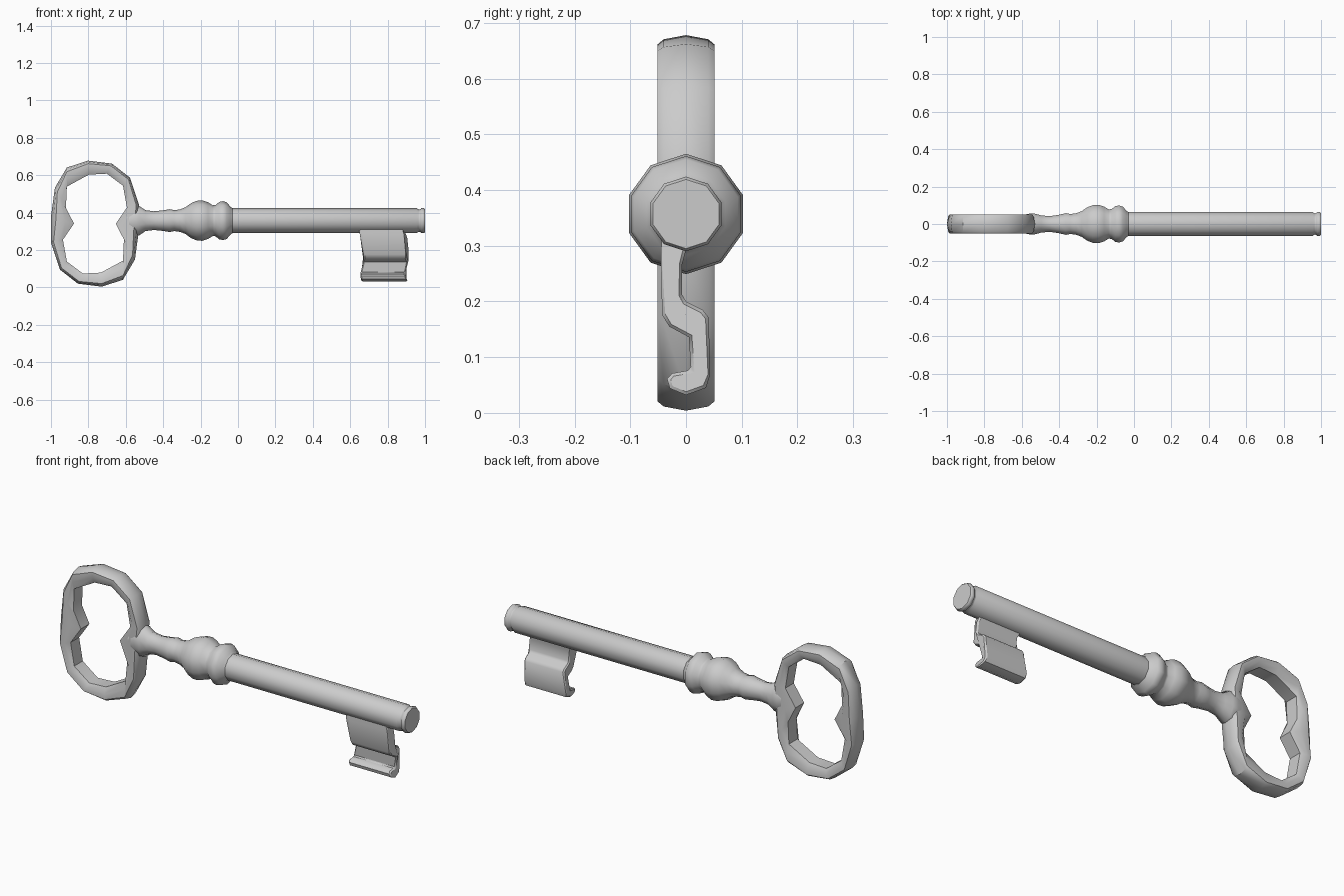
import bpy, bmesh, math

if "Cube" in bpy.data.objects:
    bpy.data.objects.remove(bpy.data.objects["Cube"])

AXIS_Z = 0.357
SIDES = 10


def finish(name, bm, angle):
    bmesh.ops.recalc_face_normals(bm, faces=bm.faces)
    mesh = bpy.data.meshes.new(name)
    bm.to_mesh(mesh)
    bm.free()
    ob = bpy.data.objects.new(name, mesh)
    bpy.context.collection.objects.link(ob)
    bpy.ops.object.select_all(action='DESELECT')
    ob.select_set(True)
    bpy.context.view_layer.objects.active = ob
    bpy.ops.object.shade_smooth_by_angle(angle=math.radians(angle))
    return ob


def loft(bm, rings, closed=False):
    """Bridge rings of points; cap the ends unless the loop is closed."""
    rows = [[bm.verts.new(p) for p in ring] for ring in rings]
    n = len(rows[0])
    pairs = list(zip(rows, rows[1:])) + ([(rows[-1], rows[0])] if closed else [])
    for a, b in pairs:
        for i in range(n):
            bm.faces.new((a[i], a[(i + 1) % n], b[(i + 1) % n], b[i]))
    if not closed:
        bm.faces.new(rows[0])
        bm.faces.new(rows[-1])


def turned(name, profile):
    """Ten-sided turning along x; profile rows are x, radius in y, radius in z."""
    bm = bmesh.new()
    rings = []
    for x, ry, rz in profile:
        ring = []
        for i in range(SIDES):
            a = math.pi / 2 + 2 * math.pi * i / SIDES
            ring.append((x, ry * math.cos(a), AXIS_Z + rz * math.sin(a)))
        rings.append(ring)
    loft(bm, rings)
    return finish(name, bm, 50)


def lerp_table(table, z):
    for (z0, v0), (z1, v1) in zip(table, table[1:]):
        if z0 >= z >= z1:
            return v0 + (v1 - v0) * (z0 - z) / (z0 - z1)
    return table[0][1] if z > table[0][0] else table[-1][1]


# Bow: half the outline (outer x, z, inner x, z), repeated by a half turn
half = [(-.235, .037, -.112, .0), (-.214, .192, -.155, .085),
        (-.15, .30, -.15, .198), (-.037, .337, -.032, .262),
        (.091, .321, .064, .267), (.187, .246, .150, .203),
        (.235, .102, .171, .086)]
outline = half + [tuple(-v for v in p) for p in half]
section = [(0, 0), (.1, .04), (.22, .051), (.6, .051), (1, .035)]
section += [(t, -y) for t, y in reversed(section[1:])]
bm = bmesh.new()
loft(bm, [[(-.765 + ox + (ix - ox) * t, y, .341 + oz + (iz - oz) * t)
           for t, y in section] for ox, oz, ix, iz in outline], closed=True)
finish("bow", bm, 40)

# Neck with turned collars
neck = [(-.60, .05, .05), (-.56, .058, .085), (-.53, .058, .080),
        (-.495, .048, .056), (-.45, .044, .050), (-.40, .052, .055),
        (-.365, .061, .061), (-.34, .056, .056), (-.31, .060, .060),
        (-.28, .072, .072), (-.25, .094, .094), (-.22, .106, .106),
        (-.19, .108, .108), (-.16, .098, .098), (-.135, .082, .082),
        (-.12, .084, .084), (-.10, .100, .100), (-.08, .104, .104),
        (-.06, .098, .098), (-.04, .074, .074), (-.02, .06, .06)]
turned("neck_collars", neck)

# Shank with a grooved tip
shank = [(-.06, .067), (.955, .067), (.965, .060), (.975, .061),
         (.98, .067), (.993, .067), (1.0, .062)]
turned("shank", [(x, r, r) for x, r in shank])

# Bit: S-shaped cross-section (y, z) stretched along x with wavy ends
profile = [(-.043, .33), (-.045, .284), (-.043, .176), (-.03, .155),
           (.005, .136), (.009, .077), (-.025, .071), (-.034, .061),
           (-.029, .044), (0, .032), (.036, .045), (.043, .068),
           (.041, .171), (.03, .185), (0, .2), (-.007, .212),
           (-.007, .266), (.01, .33)]
left = [(.33, .64), (.285, .657), (.255, .675), (.145, .672), (.07, .653), (.03, .66)]
right = [(.33, .88), (.285, .893), (.24, .912), (.155, .90), (.13, .91),
         (.07, .893), (.03, .908)]
bm = bmesh.new()
loft(bm, [[(lerp_table(side, z), y, z) for y, z in profile] for side in (left, right)])
bit = finish("bit", bm, 45)
bevel = bit.modifiers.new("soft_ends", 'BEVEL')
bevel.width = 0.006
bevel.limit_method = 'ANGLE'
bevel.angle_limit = math.radians(60)
